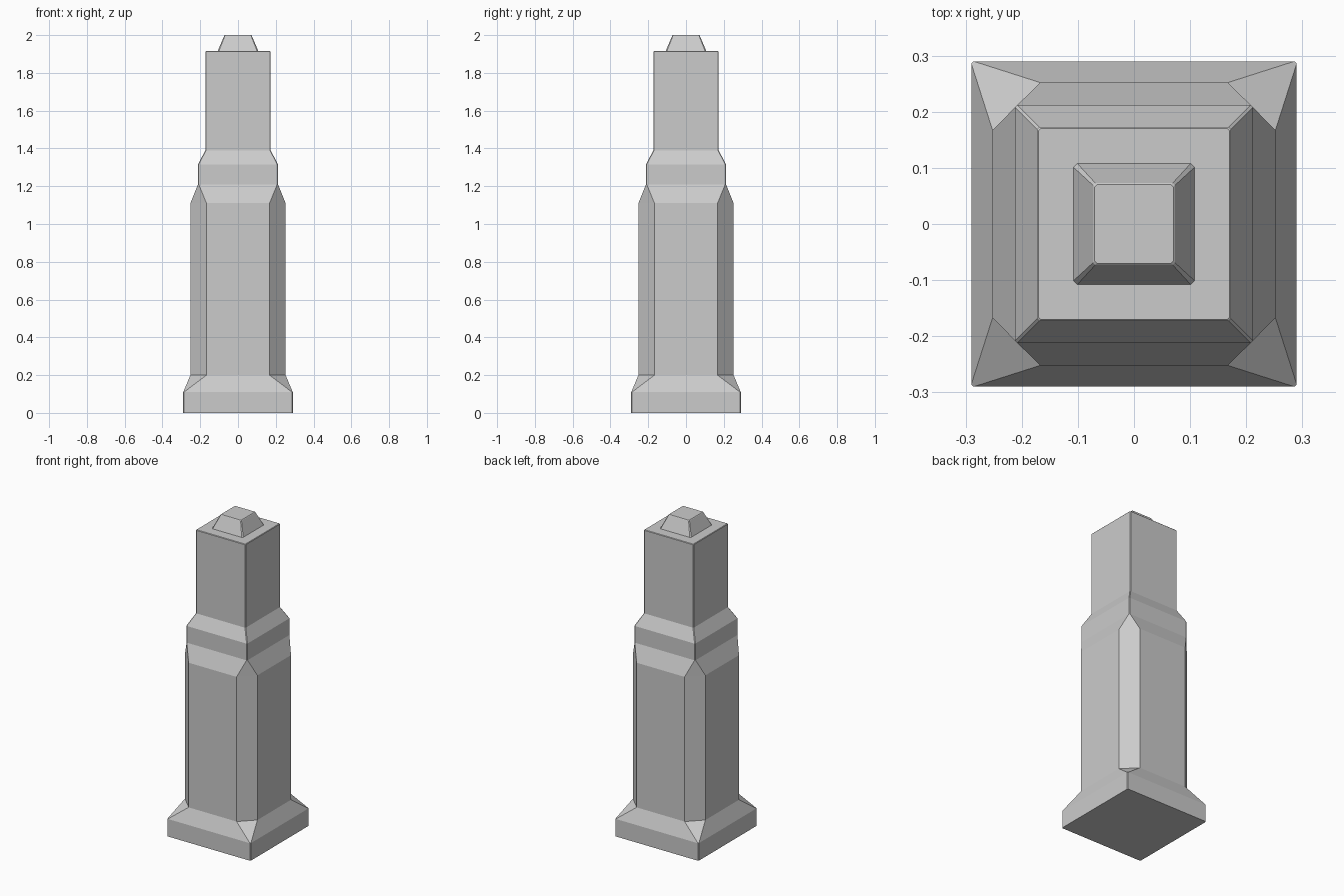
import bpy
import bmesh

cube = bpy.data.objects.get("Cube")
if cube:
    bpy.data.objects.remove(cube, do_unlink=True)

stone = bpy.data.materials.new("grey stone")
stone.use_nodes = True
GREY = (0.6, 0.6, 0.6, 1)
stone.diffuse_color = GREY
stone.node_tree.nodes["Principled BSDF"].inputs["Base Color"].default_value = GREY


def ring(bm, z, half, cut):
    """Square ring of vertices with its corners cut off."""
    k = half - cut
    corners = [(half, -k), (half, k), (k, half), (-k, half),
               (-half, k), (-half, -k), (-k, -half), (k, -half)]
    return [bm.verts.new((x, y, z)) for x, y in corners]


def loft(name, sections):
    """Closed solid through (height, half width, corner cut) sections."""
    bm = bmesh.new()
    rings = [ring(bm, *s) for s in sections]
    for low, high in zip(rings, rings[1:]):
        for i in range(8):
            j = (i + 1) % 8
            bm.faces.new((low[i], low[j], high[j], high[i]))
    bm.faces.new(rings[0][::-1])
    bm.faces.new(rings[-1])
    bmesh.ops.recalc_face_normals(bm, faces=bm.faces)
    mesh = bpy.data.meshes.new(name)
    bm.to_mesh(mesh)
    bm.free()
    mesh.materials.append(stone)
    obj = bpy.data.objects.new(name, mesh)
    bpy.context.collection.objects.link(obj)


EDGE = 0.004    # fine bevel on the square corners
WIDE = 0.085    # broad chamfer on the shaft corners

# Plinth, chamfered shaft, collar and upper block in one solid
loft("pillar", [
    (0, 0.29, EDGE), (0.11, 0.29, EDGE),
    (0.2, 0.252, WIDE), (1.11, 0.252, WIDE),
    (1.21, 0.212, EDGE), (1.315, 0.212, EDGE),
    (1.39, 0.173, EDGE), (1.912, 0.173, EDGE), (1.915, 0.17, EDGE),
])

# Tapered cap
loft("cap", [(1.91, 0.11, 0.007), (1.997, 0.073, EDGE), (2.0, 0.07, EDGE)])
